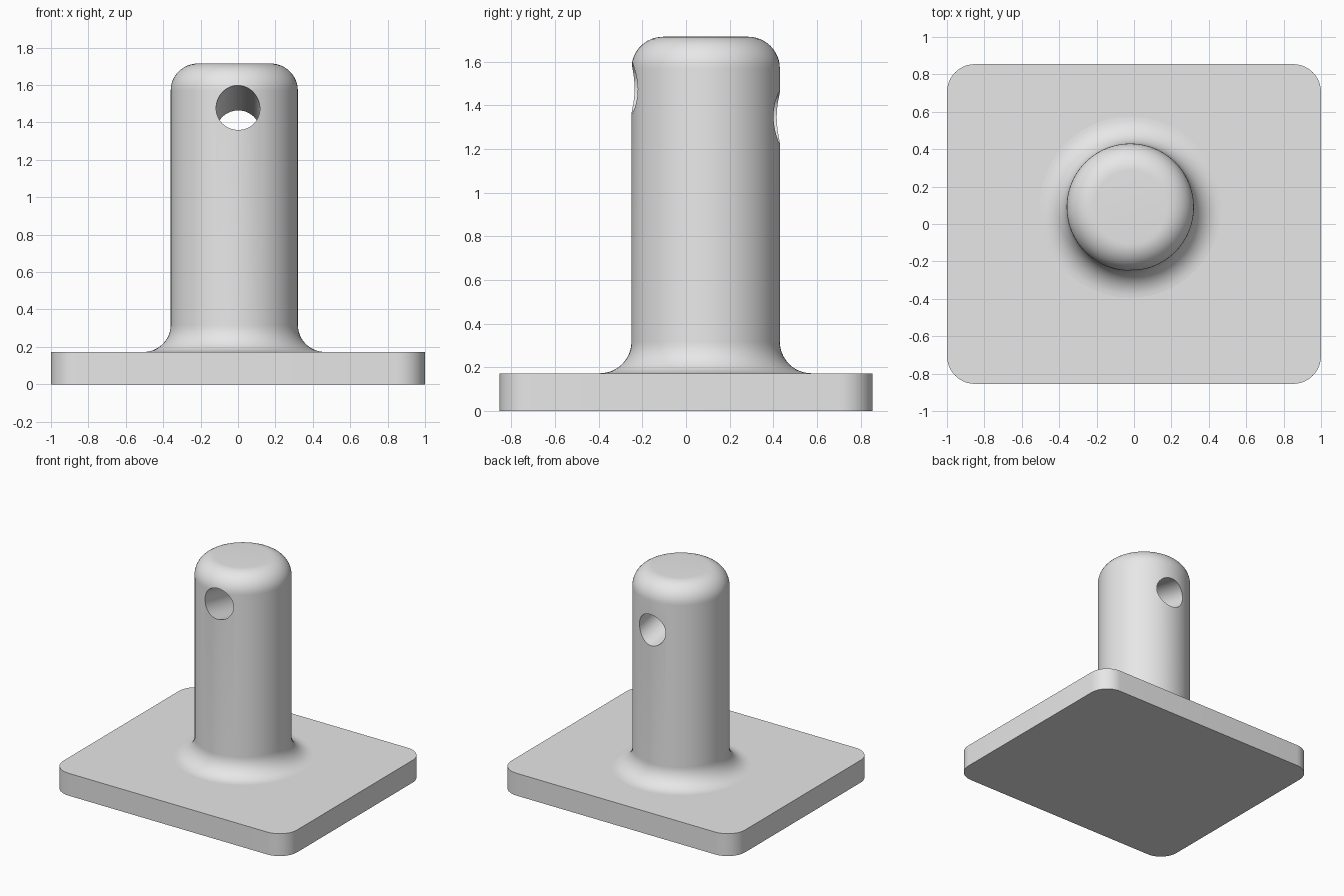
import bpy, bmesh
from math import sin, cos, pi, radians

if "Cube" in bpy.data.objects:
    bpy.data.objects.remove(bpy.data.objects["Cube"], do_unlink=True)

PLATE_TOP = 0.173
TOP = 1.715
RADIUS = 0.34
FILLET = 0.145
CENTRE = (-0.02, 0.09)

steel = bpy.data.materials.new("plain grey")
steel.use_nodes = True
grey = (0.8, 0.8, 0.8, 1)
steel.diffuse_color = grey
steel.node_tree.nodes["Principled BSDF"].inputs["Base Color"].default_value = grey


def make_object(name, bm, location=(0, 0, 0)):
    bmesh.ops.recalc_face_normals(bm, faces=bm.faces)
    mesh = bpy.data.meshes.new(name)
    bm.to_mesh(mesh)
    bm.free()
    mesh.materials.append(steel)
    obj = bpy.data.objects.new(name, mesh)
    obj.location = location
    bpy.context.collection.objects.link(obj)
    return obj


def activate(obj):
    bpy.ops.object.select_all(action='DESELECT')
    obj.select_set(True)
    bpy.context.view_layer.objects.active = obj


def smooth(obj):
    activate(obj)
    bpy.ops.object.shade_smooth_by_angle(angle=radians(30))


def arc(r, z, start, end, steps=12):
    angles = [start + (end - start) * i / steps for i in range(steps + 1)]
    return [(r + FILLET * cos(a), z + FILLET * sin(a)) for a in angles]


# Base plate with rounded vertical corners
bm = bmesh.new()
bmesh.ops.create_cube(bm, size=1)
for v in bm.verts:
    v.co.x *= 2
    v.co.y *= 1.71
    v.co.z = (v.co.z + 0.5) * PLATE_TOP
upright = [e for e in bm.edges if abs(e.verts[0].co.z - e.verts[1].co.z) > 0.1]
bmesh.ops.bevel(bm, geom=upright, offset=0.15, segments=10, profile=0.5, affect='EDGES')
smooth(make_object("base_plate", bm))

# Turned post: flared foot, straight shaft, rounded top
profile = [(0, 0.1), (RADIUS + FILLET, 0.1)]
profile += arc(RADIUS + FILLET, PLATE_TOP + FILLET, 1.5 * pi, pi)
profile += arc(RADIUS - FILLET, TOP - FILLET, 0, pi / 2)
profile.append((0, TOP))
bm = bmesh.new()
verts = [bm.verts.new((r, 0, z)) for r, z in profile]
edges = [bm.edges.new(pair) for pair in zip(verts, verts[1:])]
bmesh.ops.spin(bm, geom=verts + edges, cent=(0, 0, 0), axis=(0, 0, 1),
               angle=2 * pi, steps=96, use_merge=True)
bmesh.ops.remove_doubles(bm, verts=bm.verts, dist=0.0001)
post = make_object("post", bm, (*CENTRE, 0))

# Slanted pin hole, lower at the back
bm = bmesh.new()
bmesh.ops.create_cone(bm, cap_ends=True, segments=64, radius1=0.117, radius2=0.117, depth=1.2)
cutter = make_object("hole_cutter", bm, (0, CENTRE[1], 1.412))
cutter.rotation_euler.x = -radians(90 + 11.2)
cutter.hide_render = True
bpy.context.view_layer.update()

cut = post.modifiers.new("pin_hole", 'BOOLEAN')
cut.operation = 'DIFFERENCE'
cut.solver = 'EXACT'
cut.object = cutter
activate(post)
bpy.ops.object.modifier_apply(modifier=cut.name)
bpy.data.objects.remove(cutter, do_unlink=True)
smooth(post)
